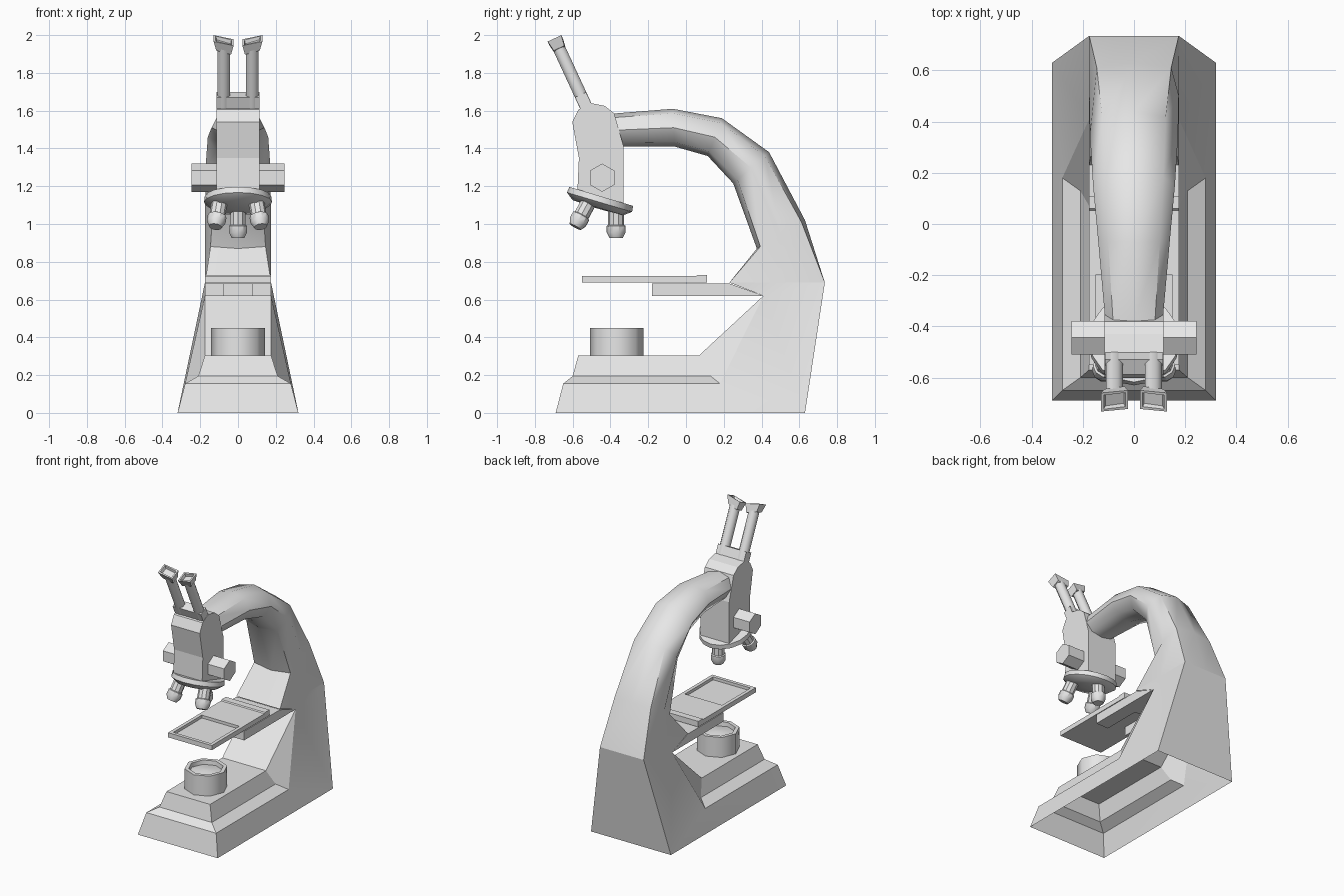
import bpy, bmesh, math
from mathutils import Vector

cube = bpy.data.objects.get("Cube")
if cube:
    bpy.data.objects.remove(cube, do_unlink=True)

grey = bpy.data.materials.new("plain_grey")
grey.use_nodes = True
grey.diffuse_color = (0.8, 0.8, 0.8, 1)
grey.node_tree.nodes["Principled BSDF"].inputs["Base Color"].default_value = (0.8, 0.8, 0.8, 1)


def finish(name, bm, smooth=None):
    """Turn a bmesh into a shaded object."""
    bmesh.ops.recalc_face_normals(bm, faces=bm.faces)
    mesh = bpy.data.meshes.new(name)
    bm.to_mesh(mesh)
    bm.free()
    mesh.materials.append(grey)
    obj = bpy.data.objects.new(name, mesh)
    bpy.context.collection.objects.link(obj)
    if smooth:
        bpy.ops.object.select_all(action='DESELECT')
        obj.select_set(True)
        bpy.context.view_layer.objects.active = obj
        bpy.ops.object.shade_smooth_by_angle(angle=math.radians(smooth))


def loft(name, rings, smooth=None, caps=(True, True)):
    """Skin a list of matching closed rings."""
    bm = bmesh.new()
    loops = [[bm.verts.new(p) for p in ring] for ring in rings]
    n = len(loops[0])
    for a, b in zip(loops, loops[1:]):
        for i in range(n):
            j = (i + 1) % n
            bm.faces.new((a[i], a[j], b[j], b[i]))
    if caps[0]:
        bm.faces.new(loops[0])
    if caps[1]:
        bm.faces.new(loops[-1])
    finish(name, bm, smooth)


def lathe(name, profile, segs, loc, axis=(0, 0, 1), smooth=50, turn=0.0):
    """Revolve (radius, height) pairs around an axis."""
    rot = Vector((0, 0, 1)).rotation_difference(Vector(axis)).to_matrix()
    angles = [turn + math.tau * i / segs for i in range(segs)]
    rings = [[Vector(loc) + rot @ Vector((r * math.cos(a), r * math.sin(a), h)) for a in angles]
             for r, h in profile]
    loft(name, rings, smooth)


def rect(x, y0, y1, z):
    return [(-x, y0, z), (x, y0, z), (x, y1, z), (-x, y1, z)]


# Stepped foot and rear column, an open shell underneath
points = {
    "F0": (.32, -.69, 0), "B0": (.32, .63, 0),
    "F1": (.28, -.65, .155), "B1": (.28, .18, .155),
    "F2": (.21, -.60, .195), "B2": (.21, .13, .195),
    "F3": (.175, -.57, .305), "B3": (.175, .07, .305),
    "S": (.175, .41, .62), "T": (.175, .735, .69), "U": (.175, .23, .69),
}
bm = bmesh.new()
left = {k: bm.verts.new(p) for k, p in points.items()}
right = {k: bm.verts.new((-p[0], p[1], p[2])) for k, p in points.items()}
for side in (left, right):
    for keys in ("F0 B0 B1 F1", "F1 B1 B2 F2", "F2 B2 B3 F3", "B2 B1 S B3",
                 "B0 S B1", "B0 T S", "S T U"):
        bm.faces.new([side[k] for k in keys.split()])
for keys in ("F0 F1", "F1 F2", "F2 F3", "F3 B3", "B3 S", "B0 T"):
    a, b = keys.split()
    bm.faces.new((left[a], left[b], right[b], right[a]))
finish("foot_and_column", bm, 22)

# Curved arm: inner point, outer point, half width, roundness
sections = [
    ((.23, .69), (.735, .69), .175, 0),
    ((.375, .87), (.63, 1.02), .175, .6),
    ((.25, 1.215), (.44, 1.38), .172, 1),
    ((.115, 1.36), (.19, 1.56), .16, 1),
    ((-.06, 1.41), (-.07, 1.61), .14, 1),
    ((-.33, 1.41), (-.38, 1.585), .114, 1),
]
rings = []
for inner, outer, w, k in sections:
    c, s = 1 - .28 * k, .12 * k
    shape = [(0, 0), (c, s), (1, .5), (c, 1 - s), (0, 1), (-c, 1 - s), (-1, .5), (-c, s)]
    a, b = Vector(inner), Vector(outer)
    rings.append([(u * w, *a.lerp(b, t)) for u, t in shape])
loft("arm", rings, 50, caps=(False, True))

# Forked shelf and specimen plate
fork = [(-.175, -.18), (-.075, -.18), (-.075, .1), (.075, .1), (.075, -.18), (.175, -.18)]
loft("stage_shelf", [[(x, y, z) for x, y in fork + [(.175, back), (-.175, back)]]
                     for z, back in ((.62, .41), (.685, .23))])
loft("stage_plate", [rect(.175, -.55, .11, .69), rect(.175, -.55, .11, .724),
                     rect(.15, -.525, -.2, .724), rect(.15, -.525, -.2, .703)])
loft("plate_back_bar", [rect(.175, .05, .11, .72), rect(.175, .06, .11, .731)])

# Lamp cup with a shallow lens
lathe("lamp", [(.142, 0), (.142, .145), (.115, .145), (.112, .115), (.06, .125), (.02, .13)],
      8, (0, -.367, .305))

# Head block
head = [(-.575, 1.17), (-.567, 1.35), (-.602, 1.54), (-.57, 1.605), (-.505, 1.64),
        (-.43, 1.625), (-.38, 1.585), (-.33, 1.41), (-.33, 1.09)]
loft("head", [[(x, y, z) for y, z in head] for x in (-.115, .115)])

# Focus knobs
lathe("focus_knobs", [(.075, -.245), (.075, .245)], 6, (0, -.444, 1.245), (1, 0, 0), 30)

# Tilted turret and its three lenses
down = Vector((0, -.286, -.958))
lathe("turret", [(.176, -.022), (.18, .01), (.14, .04), (.02, .045)], 16, (0, -.455, 1.125),
      down, 35)
lens = [(.042, -.04), (.042, .065), (.05, .07), (.05, .105), (.035, .135), (.025, .135)]
lathe("centre_lens", lens, 10, (0, -.37, 1.06), (0, 0, -1), 35)
for side, word in ((1, "left"), (-1, "right")):
    lathe(word + "_lens", lens, 10, (side * .1, -.522, 1.102), (side * .15, -.48, -.87), 35)

# Eyepiece bracket, tubes and flared cups
up = Vector((0, -.42, .907))
across = Vector((0, .907, .42))
foot = Vector((0, -.533, 1.63))


def eye_ring(cx, hx, hp, h, skew=0.0):
    """Rectangle square to the eyepiece direction."""
    return [foot + Vector((cx + i * hx, 0, 0)) + across * (j * hp) + up * (h + skew * i)
            for i, j in ((-1, -1), (1, -1), (1, 1), (-1, 1))]


loft("eyepiece_bracket", [eye_ring(0, .113, .032, -.04), eye_ring(0, .113, .032, .06)])
for side, word in ((1, "left"), (-1, "right")):
    x = side * .076
    tilt = side * .012
    lathe(word + "_eye_tube", [(.036, -.03), (.036, .34)], 8, foot + Vector((x, 0, 0)), up, 50,
          math.pi / 8)
    loft(word + "_eye_cup", [eye_ring(x, .039, .031, .32, tilt), eye_ring(x, .053, .04, .377, tilt),
                             eye_ring(x, .042, .03, .377, tilt), eye_ring(x, .036, .025, .357, tilt)])
